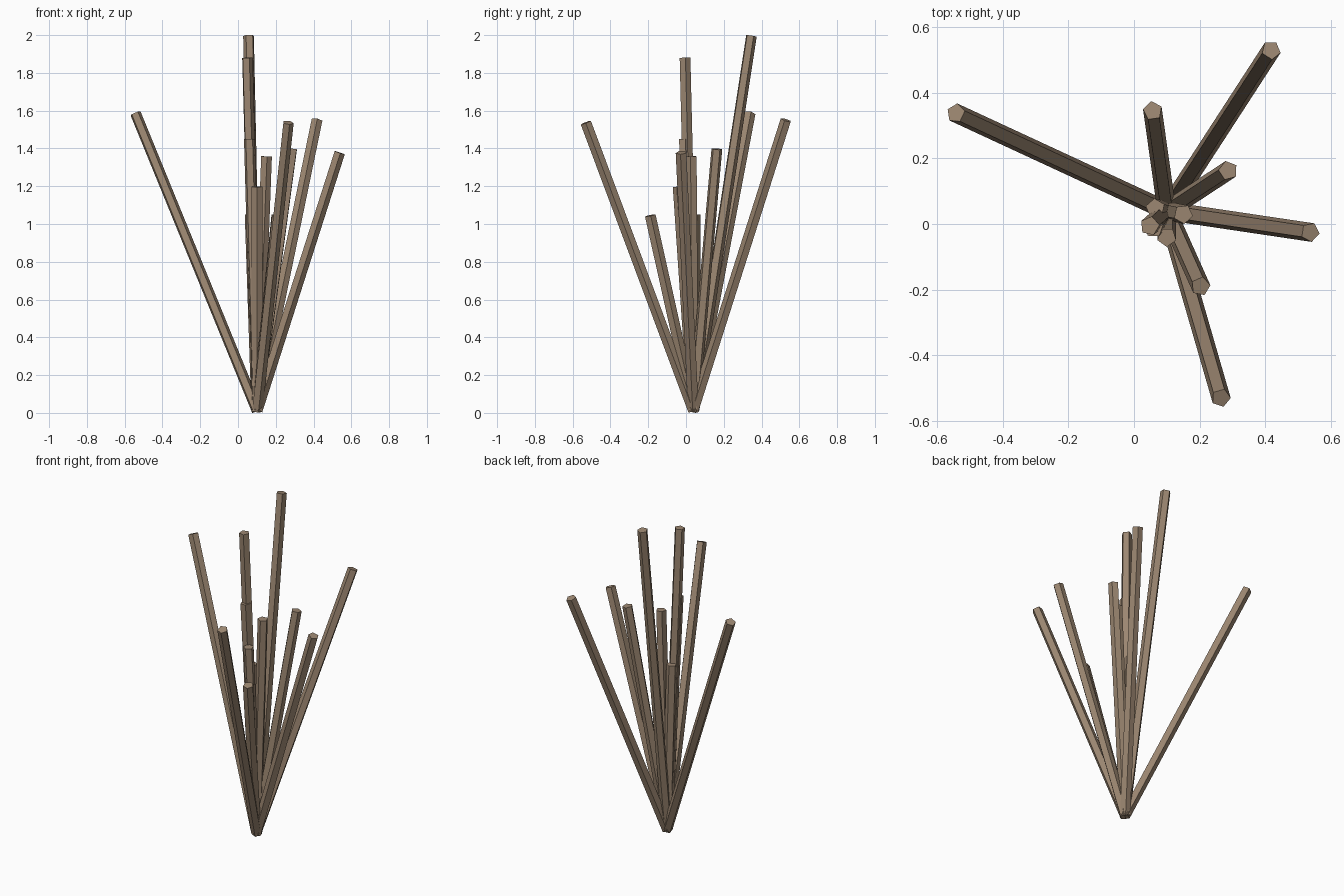
import bpy
from mathutils import Vector
from math import atan2, acos

if "Cube" in bpy.data.objects:
    bpy.data.objects.remove(bpy.data.objects["Cube"])

mat = bpy.data.materials.new("brown_wood")
mat.diffuse_color = (0.33, 0.24, 0.165, 1)
mat.use_nodes = True
mat.node_tree.nodes["Principled BSDF"].inputs["Base Color"].default_value = mat.diffuse_color

ROOT = Vector((0.10, 0.04, 0.012))
RADIUS = 0.03

# Centres of the stalk tips
TIPS = [(-0.543, 0.338, 1.585), (0.057, 0.345, 1.997), (0.418, 0.53, 1.55),
        (0.287, 0.163, 1.397), (0.537, -0.025, 1.378), (0.203, -0.19, 1.045),
        (0.265, -0.53, 1.537), (0.15, 0.03, 1.358), (0.048, -0.006, 1.88),
        (0.10, -0.04, 1.198), (0.06, -0.012, 1.45), (0.065, 0.048, 1.05)]


def stalk(i, tip):
    # Five-sided rod leaning out from the shared root, one corner facing outward
    d = Vector(tip) - ROOT
    bpy.ops.mesh.primitive_cylinder_add(
        vertices=5, radius=RADIUS, depth=d.length, location=ROOT + d / 2)
    o = bpy.context.object
    o.name = f"stalk_{i + 1}"
    # Primitive's first corner is on +Y, so lean about X and then turn about Z
    o.rotation_euler = (-acos(d.z / d.length), 0, atan2(-d.x, d.y))
    o.data.materials.append(mat)


for i, tip in enumerate(TIPS):
    stalk(i, tip)
